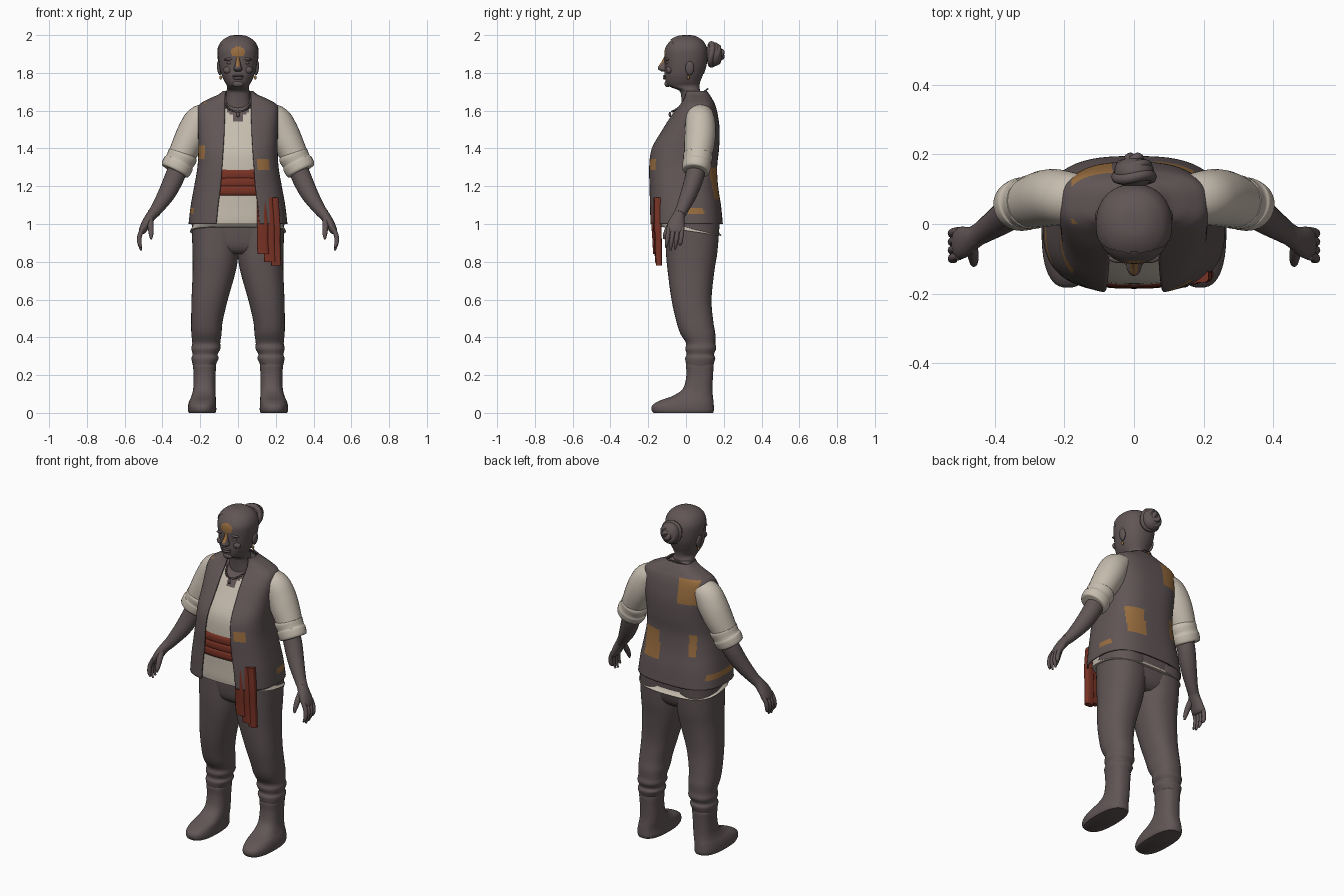
import bpy, bmesh, math
from mathutils import Vector, Matrix

if "Cube" in bpy.data.objects:
    bpy.data.objects.remove(bpy.data.objects["Cube"])


def material(name, rgb):
    m = bpy.data.materials.new(name)
    m.use_nodes = True
    m.diffuse_color = (*rgb, 1)
    bsdf = m.node_tree.nodes["Principled BSDF"]
    bsdf.inputs["Base Color"].default_value = (*rgb, 1)
    bsdf.inputs["Roughness"].default_value = 0.8
    return m


TAUPE = material("dark taupe", (0.12, 0.092, 0.093))
CREAM = material("cream linen", (0.57, 0.51, 0.43))
RED = material("rust red", (0.19, 0.032, 0.018))
TAN = material("tan patch", (0.32, 0.155, 0.05))
made = []


def finish(name, bm, mats, rule=None):
    """Turn a bmesh into an object; rule(face centre) picks the material slot."""
    bmesh.ops.recalc_face_normals(bm, faces=bm.faces)
    if rule:
        for f in bm.faces:
            f.material_index = int(rule(f.calc_center_median()))
    me = bpy.data.meshes.new(name)
    bm.to_mesh(me)
    bm.free()
    for m in mats:
        me.materials.append(m)
    ob = bpy.data.objects.new(name, me)
    bpy.context.collection.objects.link(ob)
    made.append(ob)
    return ob


def smooth(secs, k):
    """Catmull-Rom interpolation of a list of tuples."""
    out = []
    for i in range(len(secs) - 1):
        a, b, c, d = (secs[max(0, min(len(secs) - 1, i + j))] for j in (-1, 0, 1, 2))
        for s in range(k):
            t = s / k
            out.append([q + 0.5 * t * (r - p + t * (2 * p - 5 * q + 4 * r - s3 + t * (3 * (q - r) + s3 - p)))
                        for p, q, r, s3 in zip(a, b, c, d)])
    return out + [list(secs[-1])]


def skin(name, rings, mats, rule=None, closed=True):
    bm = bmesh.new()
    rows = [[bm.verts.new(p) for p in ring] for ring in rings]
    n = len(rows[0])
    for a, b in zip(rows, rows[1:]):
        for i in range(n if closed else n - 1):
            j = (i + 1) % n
            bm.faces.new((a[i], a[j], b[j], b[i]))
    if closed:
        bm.faces.new(rows[0])
        bm.faces.new(rows[-1])
    return finish(name, bm, mats, rule)


def stack(name, secs, mats, rule=None, n=48, k=4, p=2.3, inset=0.0, sx=1, tilt=None):
    """Stacked level rings: (z, centre x, half width, front y, back y[, front gap])."""
    rings, gapped = [], len(secs[0]) > 5
    for s in smooth(secs, k):
        z, cx, hw, yf, yb = s[:5]
        hw, ry, cy = max(hw - inset, .004), max((yb - yf) / 2 - inset, .004), (yf + yb) / 2
        t0 = math.asin(min(.99, (s[5] / hw) ** (p / 2))) if gapped else 0
        ring = []
        for i in range(n + (1 if gapped else 0)):
            t = t0 + (2 * math.pi - 2 * t0) * i / n
            x = hw * math.copysign(abs(math.sin(t)) ** (2 / p), math.sin(t))
            y = cy - ry * math.copysign(abs(math.cos(t)) ** (2 / p), math.cos(t))
            ring.append((sx * (cx + x), y, z + (tilt(y, z) if tilt else 0)))
        rings.append(ring)
    return skin(name, rings, mats, rule, not gapped)


def tube(name, pts, mat, sx=1, n=20, k=4):
    """Limb along a path of (x, y, z, radius across, radius along y)."""
    pts = smooth(pts, k)
    cs = [Vector(p[:3]) for p in pts]
    rings = []
    for i, p in enumerate(pts):
        d = (cs[min(i + 1, len(cs) - 1)] - cs[max(i - 1, 0)]).normalized()
        u = d.cross(Vector((0, 1, 0))).normalized()
        v = u.cross(d)
        ring = []
        for j in range(n):
            t = 2 * math.pi * j / n
            q = cs[i] + u * p[3] * math.cos(t) + v * p[4] * math.sin(t)
            ring.append((sx * q.x, q.y, q.z))
        rings.append(ring)
    return skin(name, rings, [mat])


def ball(name, loc, size, mat, rot=0.0):
    bm = bmesh.new()
    bmesh.ops.create_uvsphere(bm, u_segments=20, v_segments=12, radius=1)
    bm.transform(Matrix.Translation(loc) @ Matrix.Rotation(rot, 4, 'Y') @ Matrix.Diagonal((*size, 1)))
    return finish(name, bm, [mat])


def cord(name, pts, radius, mat, cyclic=False):
    cu = bpy.data.curves.new(name, 'CURVE')
    cu.dimensions, cu.bevel_depth, cu.bevel_resolution = '3D', radius, 2
    sp = cu.splines.new('POLY')
    sp.points.add(len(pts) - 1)
    for q, p in zip(sp.points, pts):
        q.co = (*p, 1)
    sp.use_cyclic_u = cyclic
    cu.materials.append(mat)
    bpy.context.collection.objects.link(bpy.data.objects.new(name, cu))


# Torso: vest with open front and sewn patches
BODY = [(1.00, 0, .262, -.195, .195, .115), (1.1, 0, .25, -.197, .185, .105),
        (1.2, 0, .232, -.198, .17, .092), (1.3, 0, .215, -.2, .165, .085),
        (1.4, 0, .21, -.185, .175, .078), (1.5, 0, .212, -.127, .178, .072),
        (1.58, 0, .215, -.075, .168, .07), (1.63, 0, .206, -.035, .155, .07),
        (1.66, 0, .16, -.015, .14, .07), (1.685, 0, .105, -.01, .125, .068),
        (1.705, 0, .08, -.015, .11, .064)]
PATCHES = [(.1, .165, 1.28, 1.345, -1), (-.23, -.175, 1.35, 1.42, -1), (-.27, -.235, 1.05, 1.09, -1),
           (-.18, -.06, 1.5, 1.645, 1), (.06, .17, 1.13, 1.3, 1), (-.165, -.125, 1.19, 1.31, 1),
           (-.27, -.22, 1.05, 1.08, 1), (.24, .27, 1.06, 1.09, 1)]


def patch(c):
    return any(a < c.x < b and d < c.z < e and c.y * s > 0 for a, b, d, e, s in PATCHES)


vest = stack("vest", BODY, [TAUPE, TAN], patch, n=128, k=7, p=2.8)
mod = vest.modifiers.new("thickness", 'SOLIDIFY')
mod.thickness = 0.008

# Shirt with a V neck showing skin, and hem dipping at the back
shirt_secs = [(.965, 0, .28, -.17, .215)] + [s[:5] for s in BODY]
stack("shirt", shirt_secs, [CREAM, TAUPE],
      lambda c: c.z > 1.655 or (c.y < .03 and abs(c.x) < (c.z - 1.53) * .8),
      n=96, k=6, p=2.8, inset=.026, tilt=lambda y, z: -.15 * y if z < 1.0 else 0)

# Wrapped sash and its hanging end
for i in range(3):
    z = 1.155 + .042 * i
    stack("sash_wrap", [(z - .004, 0, .232, -.19, .165), (z + .01, 0, .236, -.198, .17),
                        (z + .035, 0, .232, -.198, .168), (z + .05, 0, .222, -.19, .16)],
          [RED], n=64, p=2.8, inset=.013 + .002 * i)
for cx, hw, low, y in ((.13, .03, .84, -.165), (.165, .03, .80, -.155), (.198, .026, .78, -.15)):
    stack("sash_end", [(1.14, cx - .005, hw * .8, y - .018, y + .02), (1.0, cx, hw, y - .018, y + .02),
                       (.9, cx, hw, y - .012, y + .022), (low, cx + .004, hw, y - .01, y + .022)],
          [RED], n=20, p=3.5)

# Hips, then both sides: trousers, boots, sleeves, arms, hands
stack("hips", [(.84, 0, .15, -.06, .12), (.88, 0, .21, -.095, .155), (1.0, 0, .244, -.11, .178),
               (1.05, 0, .22, -.1, .16)], [TAUPE], p=2.5)
LEG = [(.22, .178, .052, .01, .135), (.26, .178, .063, 0, .147), (.29, .174, .072, -.004, .155),
       (.31, .174, .066, .004, .148), (.34, .17, .077, -.004, .16), (.37, .168, .074, 0, .155),
       (.42, .167, .08, -.03, .155), (.48, .165, .083, -.05, .145), (.6, .15, .096, -.077, .135),
       (.75, .126, .114, -.097, .15), (.85, .119, .122, -.106, .166), (1.0, .115, .13, -.11, .178)]
BOOT = [(0, .19, .07, -.172, .143), (.015, .19, .075, -.182, .148), (.04, .19, .074, -.178, .147),
        (.065, .187, .07, -.14, .145), (.09, .182, .064, -.07, .142), (.13, .178, .059, -.015, .14),
        (.2, .177, .058, .002, .143), (.25, .177, .061, 0, .146), (.262, .177, .056, .006, .14)]
SLEEVE = [(.15, .07, 1.585, .06, .07), (.2, .075, 1.55, .08, .078), (.235, .076, 1.49, .084, .082),
          (.27, .07, 1.42, .079, .08), (.31, .06, 1.34, .07, .07)]
CUFF = [(.288, .064, 1.375, .066, .068), (.293, .063, 1.362, .08, .078), (.31, .06, 1.33, .077, .074),
        (.316, .058, 1.318, .083, .077), (.333, .052, 1.284, .079, .072), (.336, .051, 1.278, .062, .06)]
ARM = [(.3, .06, 1.34, .05, .05), (.335, .045, 1.25, .052, .05), (.378, .015, 1.16, .046, .044),
       (.43, -.02, 1.08, .033, .034), (.455, -.035, 1.05, .029, .031)]
PALM = [(.435, -.024, 1.075, .028, .03), (.462, -.04, 1.04, .027, .034), (.488, -.052, 1.0, .024, .045),
        (.505, -.056, .965, .02, .046), (.51, -.057, .95, .012, .038)]
THUMB = [(.465, -.06, 1.03, .016, .018), (.462, -.09, .985, .016, .016), (.46, -.11, .945, .012, .012),
         (.46, -.118, .92, .005, .005)]
for side, sx in (("left", 1), ("right", -1)):
    stack(side + "_trouser_leg", LEG, [TAUPE], sx=sx)
    stack(side + "_boot", BOOT, [TAUPE], sx=sx, p=2.5)
    tube(side + "_sleeve", SLEEVE, CREAM, sx, n=28)
    tube(side + "_rolled_cuff", CUFF, CREAM, sx, n=28)
    tube(side + "_forearm", ARM, TAUPE, sx)
    tube(side + "_palm", PALM, TAUPE, sx)
    tube(side + "_thumb", THUMB, TAUPE, sx, n=10)
    for i, reach in enumerate((.875, .86, .865, .89)):
        y = -.092 + .024 * i
        tube(side + "_finger", [(.502, y, .98, .012, .012), (.52, y - .004, .94, .0125, .012),
                                (.522, y - .01, .9, .011, .011), (.512, y - .014, reach, .005, .005)],
             TAUPE, sx, n=10)

# Head and neck with painted forehead mark
HEAD = [(1.6, 0, .075, -.02, .1), (1.67, 0, .064, -.025, .085), (1.705, 0, .06, -.035, .075),
        (1.722, 0, .058, -.075, .072), (1.735, 0, .06, -.1, .072), (1.755, 0, .072, -.108, .076),
        (1.79, 0, .087, -.113, .09), (1.83, 0, .097, -.112, .103), (1.88, 0, .104, -.114, .11),
        (1.925, 0, .104, -.112, .108), (1.96, 0, .088, -.092, .092), (1.982, 0, .062, -.064, .066),
        (1.994, 0, .034, -.034, .04), (1.997, 0, .008, -.006, .012)]


def mark(c):
    return c.y < -.05 and ((c.x / .037) ** 2 + ((c.z - 1.912) / .028) ** 2 < 1
                           or (abs(c.x) < .01 and 1.835 < c.z < 1.9))


stack("head", HEAD, [TAUPE, TAN], mark, n=96, k=5, p=2.2)
stack("nose", [(1.89, 0, .009, -.114, -.08), (1.86, 0, .012, -.128, -.08), (1.835, 0, .018, -.146, -.08),
               (1.82, 0, .023, -.148, -.08), (1.808, 0, .016, -.13, -.08)], [TAUPE, TAN], mark, n=32, p=2)
for name, z, h, w in (("upper_lip", 1.784, .006, .03), ("lower_lip", 1.772, .008, .027)):
    ball(name, (0, -.11, z), (w, .012, h), TAUPE)
ball("chin", (0, -.098, 1.742), (.03, .016, .018), TAUPE)
for side, sx in (("left", 1), ("right", -1)):
    ball(side + "_brow", (sx * .042, -.098, 1.874), (.032, .014, .008), TAUPE, sx * .15)
    ball(side + "_eye", (sx * .042, -.097, 1.853), (.018, .011, .009), TAUPE)
    ball(side + "_cheek", (sx * .052, -.088, 1.815), (.026, .018, .02), TAUPE)
    ball(side + "_ear", (sx * .1, .02, 1.825), (.011, .023, .037), TAUPE, sx * .12)
    ball(side + "_earring", (sx * .092, .012, 1.775), (.007, .007, .011), TAN)

# Swept-back hair and coiled bun
hair = stack("hair", HEAD[6:], [TAUPE], n=64, k=5, p=2.2, inset=-.004, tilt=lambda y, z: .003)
bm = bmesh.new()
bm.from_mesh(hair.data)
bald = [f for f in bm.faces if f.calc_center_median().y + (f.calc_center_median().z - 1.93) * .7 < -.05]
bmesh.ops.delete(bm, geom=bald, context='FACES')
bm.to_mesh(hair.data)
bm.free()
ball("bun", (0, .148, 1.898), (.058, .046, .064), TAUPE)
for r, y, thick in ((.05, .135, .016), (.038, .166, .015), (.016, .186, .013)):
    turn = [2 * math.pi * i / 28 for i in range(28)]
    cord("bun_coil", [(r * math.cos(t), y + .006 * math.sin(2 * t), 1.898 + r * 1.1 * math.sin(t)) for t in turn],
         thick, TAUPE, True)

# Necklace with beads and pendant
chain = [(.07 * math.sin(t), .03 - .085 * math.cos(t) - .018 * max(0, math.cos(t)),
          1.655 - .06 * math.cos(t)) for t in [2 * math.pi * i / 40 for i in range(40)]]
cord("necklace", chain, .004, TAUPE, True)
for p in chain[-8:] + chain[:9]:
    ball("bead", p, (.006, .006, .006), TAUPE)
ball("pendant", (0, -.085, 1.58), (.01, .007, .014), TAUPE)

# Smooth shading with sharp hems
bpy.ops.object.select_all(action='DESELECT')
for ob in made:
    ob.select_set(True)
bpy.context.view_layer.objects.active = made[0]
bpy.ops.object.shade_smooth_by_angle(angle=math.radians(50))
